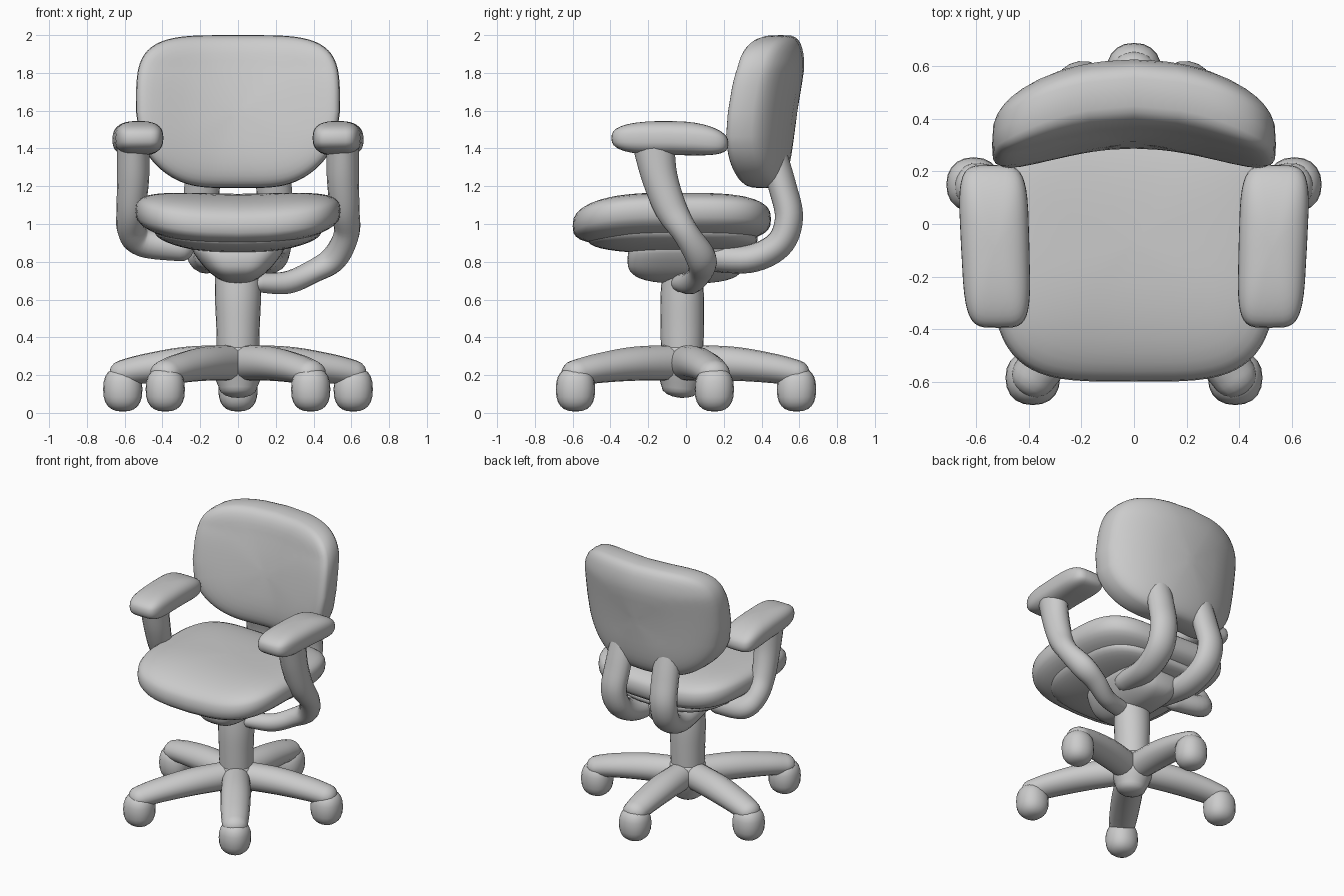
import bpy, bmesh, math
from mathutils import Vector

if "Cube" in bpy.data.objects:
    bpy.data.objects.remove(bpy.data.objects["Cube"])


def finish(name, rings):
    """Skin a list of closed vertex rings into one smooth object."""
    bm = bmesh.new()
    loops = [[bm.verts.new(p) for p in ring] for ring in rings]
    n = len(loops[0])
    for a, b in zip(loops, loops[1:]):
        for i in range(n):
            j = (i + 1) % n
            bm.faces.new((a[i], a[j], b[j], b[i]))
    bm.faces.new(loops[0])
    bm.faces.new(loops[-1])
    bmesh.ops.recalc_face_normals(bm, faces=bm.faces)
    mesh = bpy.data.meshes.new(name)
    bm.to_mesh(mesh)
    bm.free()
    mesh.polygons.foreach_set("use_smooth", [True] * len(mesh.polygons))
    ob = bpy.data.objects.new(name, mesh)
    bpy.context.collection.objects.link(ob)
    return ob


def spow(v, e):
    return math.copysign(abs(v) ** e, v)


def pillow(name, centre, half, e_side, e_plan, bend=None, axis='Z', n=48, m=20):
    """Rounded block: superellipsoid whose flat faces look along axis."""
    rings = []
    for k in range(m + 1):
        f = (k / m - 0.5) * math.pi * 0.995
        c, s = spow(math.cos(f), e_side), spow(math.sin(f), e_side)
        ring = []
        for i in range(n):
            t = 2 * math.pi * i / n
            u, v = c * spow(math.cos(t), e_plan), c * spow(math.sin(t), e_plan)
            p = Vector((u, v, s) if axis == 'Z' else (u, s, v))
            q = Vector((p.x * half[0], p.y * half[1], p.z * half[2]))
            if bend:
                q = bend(q, p)
            ring.append(q + Vector(centre))
        rings.append(ring)
    return finish(name, rings)


def tube(name, pts, side=(1, 0, 0), n=16, steps=6, cap=1.0):
    """Round-ended tube through (x, y, z, half width, half height) points."""
    P = [Vector(p) for p in pts]
    P = [P[0]] + P + [P[-1]]
    path = []
    for a, b, c, d in zip(P, P[1:], P[2:], P[3:]):
        for k in range(steps):
            t = k / steps
            path.append(0.5 * (2 * b + (c - a) * t + (2 * a - 5 * b + 4 * c - d) * t ** 2
                               + (3 * b - a - 3 * c + d) * t ** 3))
    path.append(P[-1])
    pos = [Vector(p[:3]) for p in path]
    s = Vector(side)
    rings = []
    last = len(pos) - 1
    for i, p in enumerate(pos):
        t = (pos[min(i + 1, last)] - pos[max(i - 1, 0)]).normalized()
        s = (s - t * s.dot(t)).normalized()
        up = t.cross(s)
        w, h = path[i][3], path[i][4]
        caps = [(0, 1)]
        if i in (0, last):
            arc = [(math.sin(a) * h * cap, math.cos(a)) for a in (0, .4, .8, 1.15, 1.5)]
            caps = [(-d, k) for d, k in reversed(arc)] if i == 0 else arc
        for d, k in caps:
            rings.append([p + t * d + s * w * k * math.cos(2 * math.pi * j / n)
                          + up * h * k * math.sin(2 * math.pi * j / n) for j in range(n)])
    return finish(name, rings)


# Five-star base with casters
for i, (x, y) in enumerate([(0, .585), (.61, .15), (-.61, .15), (.385, -.585), (-.385, -.585)]):
    d = Vector((x, y + .02, 0))
    side = Vector((-d.y, d.x, 0))
    prof = [(.05, .265, .09, .095), (.45, .26, .1, .09), (.8, .235, .095, .078), (1.0, .21, .085, .07)]
    tube(f"base_leg_{i + 1}", [(d.x * r, d.y * r - .02, z, w, h) for r, z, w, h in prof], side)
    pillow(f"caster_{i + 1}", (x, y, .125), (.104, .104, .118), .8, .9, n=20, m=12)

# Hub and gas column
tube("base_hub", [(0, -.03, .13, .1, .1), (0, -.02, .24, .14, .14), (0, -.02, .32, .125, .125)], n=24, cap=.5)
tube("column", [(0, -.02, .25, .11, .11), (0, -.02, .45, .115, .115),
                (0, -.02, .62, .122, .115), (0, -.02, .8, .12, .1)], n=24, cap=.3)


# Tilt mechanism and seat pan under the cushion
def taper(q, p):
    q.x *= 1 + .45 * p.z
    return q


pillow("tilt_mechanism", (0, -.0, .81), (.21, .31, .125), .7, .6, taper)
pillow("seat_pan", (0, -.07, .92), (.44, .45, .075), .8, .6,
       lambda q, p: Vector((q.x * (1 + .1 * p.z), q.y, q.z + .15 * q.x ** 2)))


# Seat cushion: saddle across, rolled-down front
def seat_bend(q, p):
    q.z += .16 * q.x ** 2 - .16 * max(0, -q.y - .05) ** 2
    q.x *= 1 - .05 * p.y * p.y
    return q


pillow("seat", (0, -.075, 1.025), (.545, .525, .135), .7, .5, seat_bend, n=64)


# Backrest: wraps round the sitter, leans back, narrows at the bottom
def back_bend(q, p):
    if p.z < 0:
        q.x *= 1 - .3 * p.z ** 2
    q.y += .06 * p.z - .52 * q.x ** 2 + .02 * p.z ** 2 - .07 * max(0, p.z - .6)
    return q


pillow("backrest", (0, .45, 1.595), (.54, .14, .405), .52, .48, back_bend, axis='Y', n=64)

for s, label in ((1, "right"), (-1, "left")):
    # Curved bars carrying the backrest
    tube(f"back_bar_{label}", [(s * x, y, z, w, .075) for x, y, z, w in
         [(.15, .1, .83, .08), (.17, .33, .815, .09), (.19, .49, .89, .095),
          (.2, .545, 1.03, .095), (.19, .51, 1.2, .095), (.18, .45, 1.4, .09)]])

    # Arm pads
    pillow(f"arm_pad_{label}", (s * .528, -.085, 1.455), (.13, .31, .09), .75, .45,
           lambda q, p: Vector((q.x * (1 + .03 * p.y) + s * .012 * p.y, q.y,
                                q.z - .03 * max(0, p.y) ** 2)), n=40)

    # Arm posts: the right one runs on into the lever below the seat
    top = [(.555, -.17, 1.41, .085, .11), (.555, -.14, 1.25, .085, .095), (.565, -.08, 1.08, .078, .085)]
    if s > 0:
        low = [(.575, .0, .95, .068, .07), (.51, .08, .82, .068, .08),
               (.4, .08, .75, .06, .07), (.26, .03, .69, .06, .06), (.1, -.02, .69, .05, .06)]
    else:
        low = [(.565, .0, .97, .075, .075), (.5, .06, .9, .08, .07), (.3, .05, .87, .07, .065)]
    tube(f"arm_post_{label}", [(s * x, y, z, w, h) for x, y, z, w, h in top + low])
